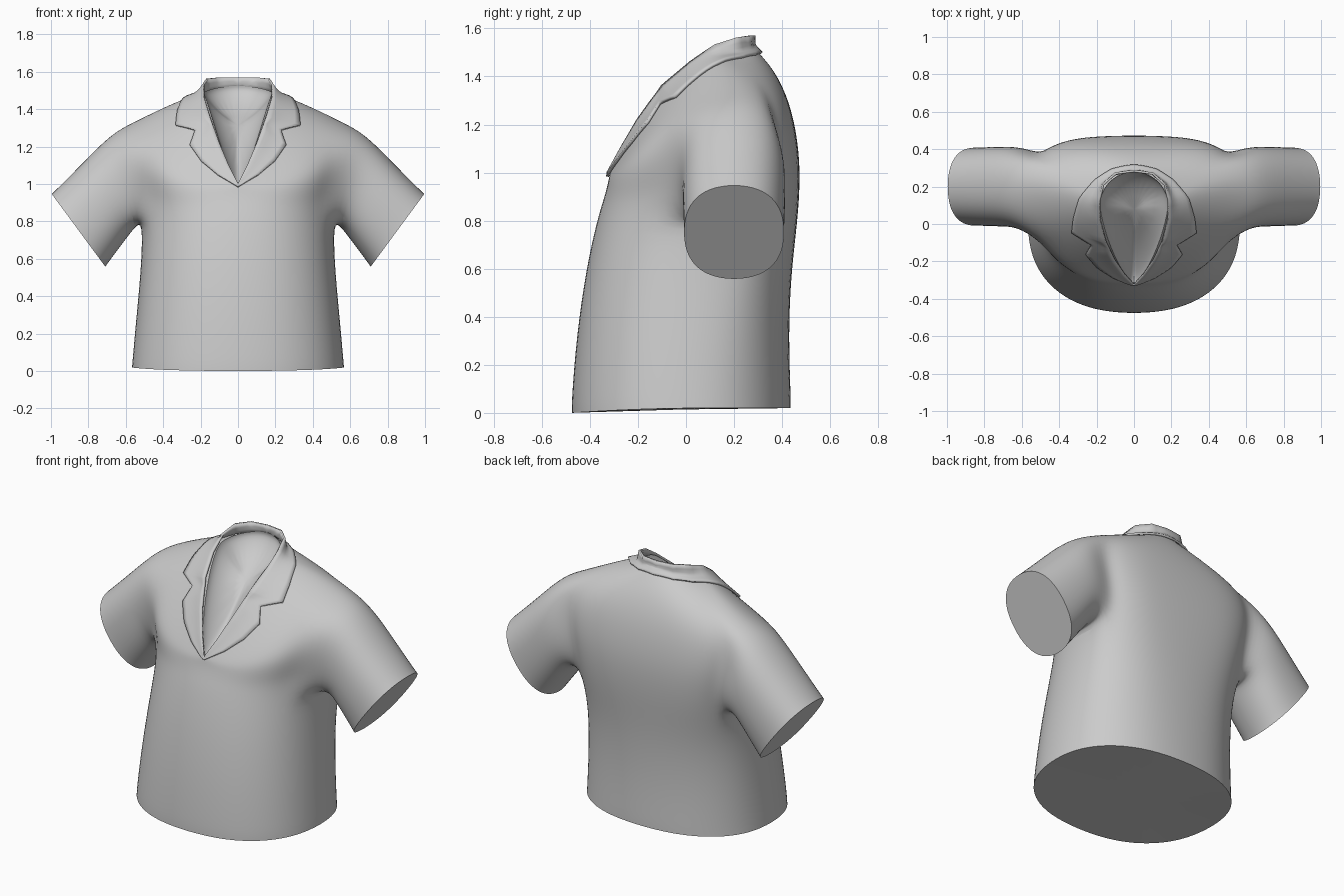
import bpy, bmesh
from math import sin, cos, pi, copysign
from mathutils import Vector

if "Cube" in bpy.data.objects:
    bpy.data.objects.remove(bpy.data.objects["Cube"])

N = 24            # columns around the torso (column 0 = centre front)
ARMPIT, SHOULDER = 4, 7

# torso rings: front y,z | back y,z | half width | side y,z | roundness front, back
RINGS = [
    (-.48, .00, .44, .02, .572, .00, .02, 2.3, 2.3),
    (-.48, .06, .44, .07, .568, .00, .07, 2.3, 2.3),
    (-.46, .32, .43, .32, .545, .02, .32, 2.3, 2.4),
    (-.42, .60, .44, .58, .52, .06, .58, 2.3, 2.6),
    (-.375, .80, .467, .80, .515, .14, .80, 2.3, 3.0),
    (-.35, .88, .478, .98, .53, .19, .95, 2.3, 3.2),
    (-.335, .93, .468, 1.13, .57, .19, 1.12, 2.3, 3.2),
    (-.328, .96, .435, 1.29, .57, .20, 1.335, 2.2, 2.8),
    (-.325, .975, .37, 1.43, .32, .16, 1.45, 1.9, 2.1),
    (-.32, .99, .28, 1.525, .183, .10, 1.49, 1.4, 2.0),
]
# sleeve sections: upper x,z | lower x,z | half depth
SLEEVES = [
    (.68, 1.275, .545, .77, .215),
    (.83, 1.12, .615, .675, .215),
    (.975, .975, .69, .575, .21),
    (1.0, .952, .705, .552, .21),
]
# half of the collar: inner edge xyz, outer edge xyz, from the V to the nape
COLLAR = [
    ((0, -.325, 1.0), (0, -.335, .985)),
    ((.05, -.27, 1.1), (.11, -.30, 1.055)),
    ((.10, -.2, 1.22), (.20, -.24, 1.13)),
    ((.125, -.15, 1.29), (.26, -.17, 1.215)),
    ((.14, -.12, 1.33), (.225, -.10, 1.28)),
    ((.15, -.1, 1.36), (.335, -.05, 1.32)),
    ((.18, .02, 1.46), (.325, .03, 1.39)),
    ((.185, .12, 1.53), (.29, .14, 1.455)),
    ((.165, .21, 1.562), (.21, .24, 1.49)),
    ((.1, .27, 1.57), (.12, .295, 1.495)),
    ((0, .283, 1.57), (0, .312, 1.495)),
]


def new_object(name, bm, angle):
    bmesh.ops.recalc_face_normals(bm, faces=bm.faces)
    me = bpy.data.meshes.new(name)
    bm.to_mesh(me)
    bm.free()
    ob = bpy.data.objects.new(name, me)
    bpy.context.collection.objects.link(ob)
    bpy.ops.object.select_all(action='DESELECT')
    bpy.context.view_layer.objects.active = ob
    ob.select_set(True)
    bpy.ops.object.shade_smooth_by_angle(angle=angle)
    return ob


def spow(v, e):
    return copysign(abs(v) ** e, v)


def torso_point(ring, col):
    yf, zf, yb, zb, w, ys, zs, nf, nb = ring
    a = 2 * pi * col / N
    s, c = sin(a), cos(a)
    e = 2 / (nf if c > 0 else nb)
    k = abs(c) ** e
    y, z = (yf, zf) if c > 0 else (yb, zb)
    return Vector((w * spow(s, e), ys + (y - ys) * k, zs + (z - zs) * k ** 1.6))


def bridge(bm, a, b):
    n = len(a)
    for i in range(n):
        bm.faces.new((a[i], a[(i + 1) % n], b[(i + 1) % n], b[i]))


# shirt body: lofted torso with an armhole on each side
bm = bmesh.new()
crease = bm.edges.layers.float.new("crease_edge")
rows = [[bm.verts.new(torso_point(r, c)) for c in range(N)] for r in RINGS]
for r in range(len(rows) - 1):
    for c in range(N):
        arm = ARMPIT <= r < SHOULDER and (4 <= c < 8 or 16 <= c < 20)
        if not arm:
            d = (c + 1) % N
            bm.faces.new((rows[r][c], rows[r][d], rows[r + 1][d], rows[r + 1][c]))
rims = [rows[0], rows[-1]]
bm.faces.new(rows[0])

# sleeves: grown out of the armhole loops
LOOP = [(7, 6), (7, 5), (7, 4), (6, 4), (5, 4), (4, 4), (4, 5), (4, 6),
        (4, 7), (4, 8), (5, 8), (6, 8), (7, 8), (7, 7)]
for side in (1, -1):
    prev = [rows[r][side * c % N] for r, c in LOOP]
    for xu, zu, xl, zl, depth in SLEEVES:
        ring = []
        for i in range(14):
            t = 2 * pi * i / 14
            f = (1 + spow(cos(t), .85)) / 2
            ring.append(bm.verts.new((side * (xl + (xu - xl) * f),
                                      .20 - depth * 1.02 * spow(sin(t), .85),
                                      zl + (zu - zl) * f)))
        bridge(bm, prev, ring)
        prev = ring
    bm.faces.new(prev)
    rims.append(prev)

# neck opening: shallow hollow closing the V
mid = Vector((0, .04, 1.32))
prev = rows[-1]
for scale, push in ((.95, .02), (.5, .04)):
    ring = [bm.verts.new(mid + (v.co - mid) * scale + Vector((0, push, -push)))
            for v in rows[-1]]
    bridge(bm, prev, ring)
    prev = ring
bm.faces.new(prev)

# crisp hem, cuffs and neckline
for rim in rims:
    for i, v in enumerate(rim):
        bm.edges.get((v, rim[i - 1]))[crease] = 1
body = new_object("shirt_body", bm, 1.2)
sub = body.modifiers.new("smooth", 'SUBSURF')
sub.levels = sub.render_levels = 2

# collar: notched lapel strip laid over the body
STEPS, CUTS = 6, 4
bm = bmesh.new()
grid = []
for (a, b), (c, d) in zip(COLLAR, COLLAR[1:]):
    for k in range(CUTS):
        p, q = Vector(a).lerp(c, k / CUTS), Vector(b).lerp(d, k / CUTS)
        grid.append([p.lerp(q, j / STEPS) for j in range(STEPS + 1)])
p, q = map(Vector, COLLAR[-1])
grid.append([p.lerp(q, j / STEPS) for j in range(STEPS + 1)])
grid = [[bm.verts.new(p) for p in row] for row in grid]
for r, s in zip(grid, grid[1:]):
    for j in range(STEPS):
        bm.faces.new((r[j], r[j + 1], s[j + 1], s[j]))
collar = new_object("collar", bm, .8)
# only the outer part is pulled onto the cloth, the inner edge stands free
group = collar.vertex_groups.new(name="laid_down")
for i in range(len(collar.data.vertices)):
    group.add([i], min(1, (i % (STEPS + 1)) / 3), 'REPLACE')
mir = collar.modifiers.new("mirror", 'MIRROR')
mir.use_clip = True
wrap = collar.modifiers.new("lay_on_body", 'SHRINKWRAP')
wrap.target = body
wrap.vertex_group = "laid_down"
wrap.wrap_method = 'NEAREST_SURFACEPOINT'
wrap.wrap_mode = 'OUTSIDE_SURFACE'
wrap.offset = .008
thick = collar.modifiers.new("cloth", 'SOLIDIFY')
thick.thickness = .012
thick.offset = 0
